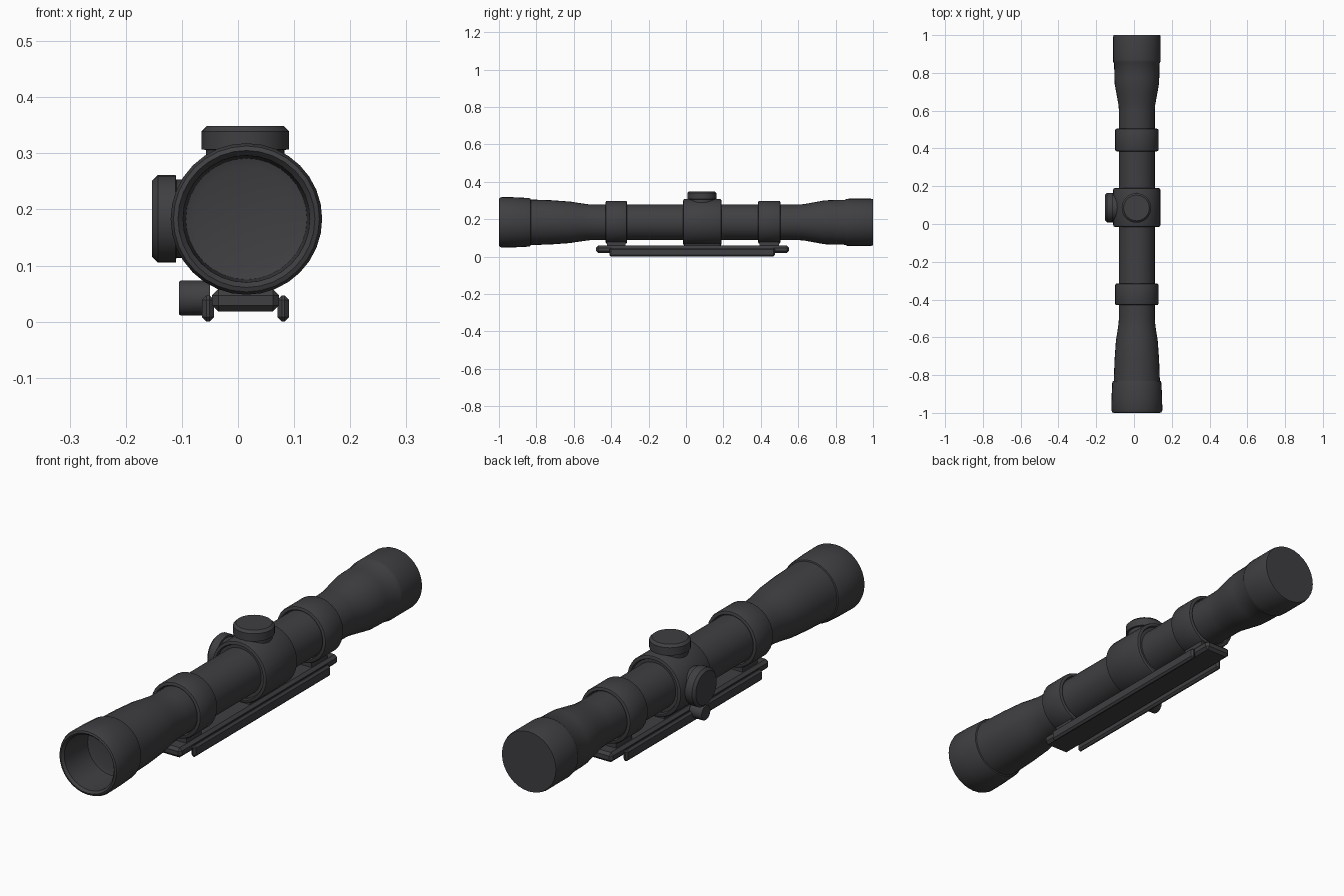
import bpy, bmesh, math
from mathutils import Matrix, Vector

if "Cube" in bpy.data.objects:
    bpy.data.objects.remove(bpy.data.objects["Cube"])

AX, AZ = 0.015, 0.183          # optical axis position
SEG = 32

black = bpy.data.materials.new("matte_black")
black.diffuse_color = (0.05, 0.05, 0.055, 1)
black.use_nodes = True
black.node_tree.nodes["Principled BSDF"].inputs["Base Color"].default_value = black.diffuse_color


def finish(name, bm, angle=35):
    bmesh.ops.recalc_face_normals(bm, faces=bm.faces[:])
    me = bpy.data.meshes.new(name)
    bm.to_mesh(me)
    bm.free()
    ob = bpy.data.objects.new(name, me)
    bpy.context.collection.objects.link(ob)
    me.materials.append(black)
    bpy.ops.object.select_all(action='DESELECT')
    ob.select_set(True)
    bpy.context.view_layer.objects.active = ob
    bpy.ops.object.shade_smooth_by_angle(angle=math.radians(angle))
    return ob


def lathe(name, profile, origin, direction, seg=SEG):
    """Turn (distance, radius) points around an axis and cap both ends."""
    rot = Vector((0, 0, 1)).rotation_difference(Vector(direction)).to_matrix().to_4x4()
    mat = Matrix.Translation(origin) @ rot
    bm = bmesh.new()
    rings = []
    for d, r in profile:
        rings.append([bm.verts.new(mat @ Vector((r * math.cos(2 * math.pi * i / seg),
                                                 r * math.sin(2 * math.pi * i / seg), d)))
                      for i in range(seg)])
    for a, b in zip(rings, rings[1:]):
        for i in range(seg):
            j = (i + 1) % seg
            bm.faces.new((a[i], a[j], b[j], b[i]))
    bm.faces.new(rings[0])
    bm.faces.new(rings[-1])
    return finish(name, bm)


def bar(name, x, y, z, bevel):
    """Box given by its ranges, with chamfered edges."""
    bm = bmesh.new()
    bmesh.ops.create_cube(bm, size=1)
    for v in bm.verts:
        v.co = [lo + (c + 0.5) * (hi - lo) for c, (lo, hi) in zip(v.co, (x, y, z))]
    if bevel:
        bmesh.ops.bevel(bm, geom=bm.edges[:], offset=bevel, segments=1, affect='EDGES')
    return finish(name, bm, 20)


def band(y0, y1, r, c):
    """Collar profile with rounded shoulders and a recessed inner lip."""
    return [(y0 + c, 0.09), (y0 + c, r - 2 * c), (y0, r - 1.6 * c), (y0, r - c),
            (y0 + 0.3 * c, r - 0.3 * c), (y0 + c, r),
            (y1 - c, r), (y1 - 0.3 * c, r - 0.3 * c), (y1, r - c),
            (y1, r - 1.6 * c), (y1 - c, r - 2 * c), (y1 - c, 0.09)]


axis = (AX, 0, AZ)
# Main tube with hollow objective bell and closed eyepiece
lathe("scope_tube", [
    (-0.84, 0.092), (-0.845, 0.108), (-0.99, 0.113), (-1.0, 0.122), (-0.997, 0.130),
    (-0.985, 0.135), (-0.92, 0.134), (-0.84, 0.130), (-0.832, 0.127), (-0.83, 0.122),
    (-0.72, 0.118), (-0.62, 0.111), (-0.57, 0.103), (-0.52, 0.096), (-0.49, 0.095),
    (0.60, 0.095), (0.63, 0.097), (0.69, 0.108), (0.74, 0.117), (0.78, 0.119),
    (0.85, 0.120), (0.858, 0.125), (0.87, 0.126), (0.99, 0.126), (1.0, 0.123)],
    axis, (0, 1, 0))

# Mounting rings and turret housing, with feet on the base
for name, y0, y1, r in (("front_ring", -0.43, -0.315, 0.115),
                        ("rear_ring", 0.385, 0.505, 0.115),
                        ("turret_housing", -0.015, 0.19, 0.125)):
    lathe(name, band(y0, y1, r, 0.009), axis, (0, 1, 0))
    bar(name + "_foot", (AX - 0.045, AX + 0.045), (y0 + 0.008, y1 - 0.008), (0.045, 0.085), 0)

# Adjustment turrets
knob = [(0, 0.07), (0.035, 0.07), (0.036, 0.078), (0.068, 0.078), (0.078, 0.068)]
lathe("top_turret", [(d, r) for d, r in knob], (0.013, 0.085, 0.271), (0, 0, 1))
lathe("side_turret", [(d, r) for d, r in knob], (-0.075, 0.087, AZ), (-1, 0, 0))

# Base plate and the clamp rails along both sides
bar("base_plate", (-0.046, 0.073), (-0.48, 0.55), (0.018, 0.058), 0.011)
for name, x0, x1 in (("left_rail", -0.064, -0.043), ("right_rail", 0.070, 0.091)):
    bar(name, (x0, x1), (-0.41, 0.475), (0.0, 0.047), 0.008)

# Clamp screw
lathe("clamp_screw", [(0, 0.031), (0.052, 0.031), (0.055, 0.029)],
      (-0.05, 0.02, 0.042), (-1, 0, 0), 16)
